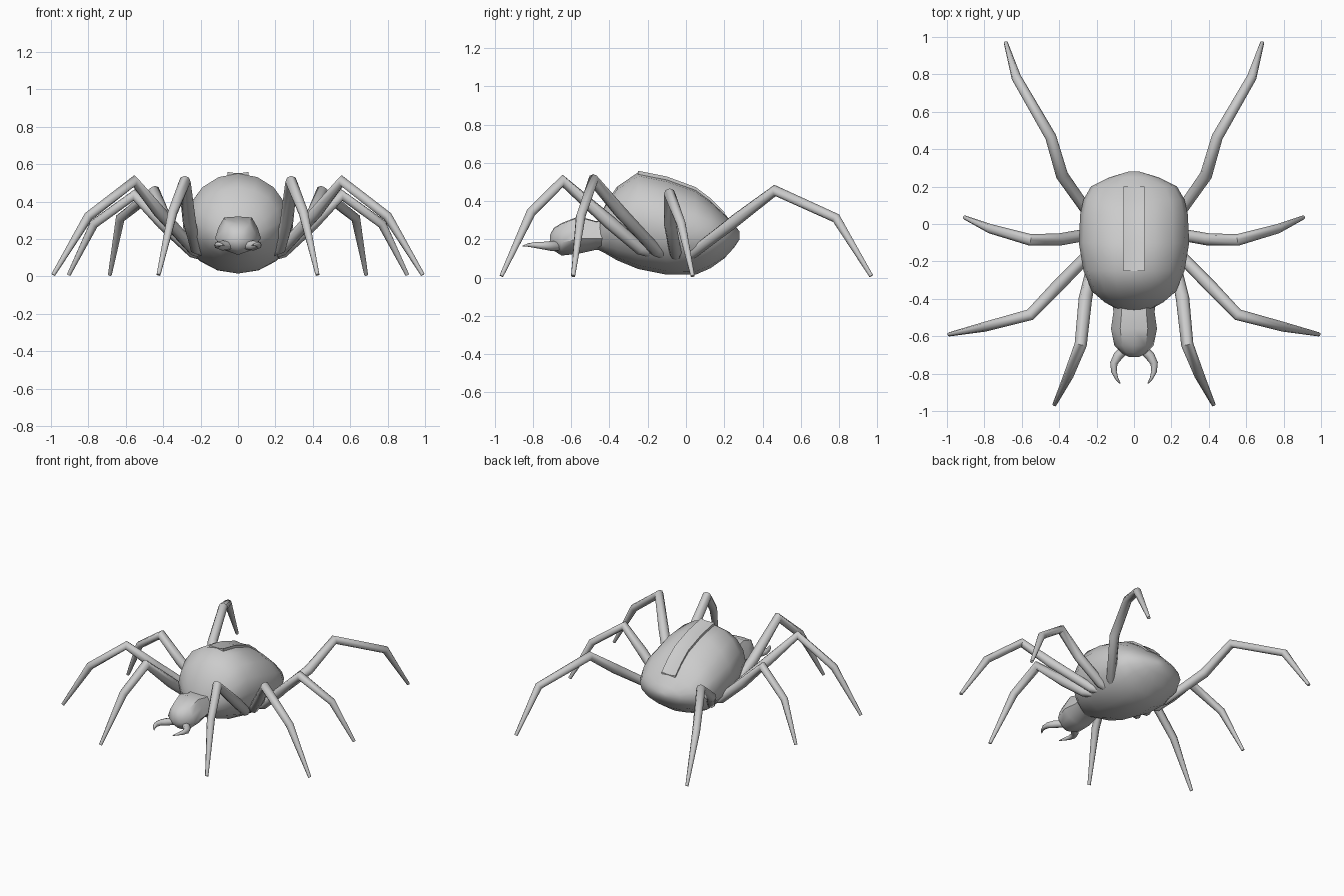
import bpy, bmesh, math
from mathutils import Vector

grey = bpy.data.materials.new("light_grey")
grey.diffuse_color = (0.6, 0.6, 0.6, 1)


def loft(name, rings, angle=50):
    """Skin a list of equal-length closed rings, cap both ends, shade smooth."""
    bm = bmesh.new()
    loops = [[bm.verts.new(p) for p in ring] for ring in rings]
    n = len(loops[0])
    for a, b in zip(loops, loops[1:]):
        for i in range(n):
            j = (i + 1) % n
            bm.faces.new((a[i], a[j], b[j], b[i]))
    bm.faces.new(loops[0])
    bm.faces.new(loops[-1])
    bmesh.ops.recalc_face_normals(bm, faces=bm.faces)
    mesh = bpy.data.meshes.new(name)
    bm.to_mesh(mesh)
    bm.free()
    mesh.materials.append(grey)
    ob = bpy.data.objects.new(name, mesh)
    bpy.context.collection.objects.link(ob)
    bpy.ops.object.select_all(action='DESELECT')
    ob.select_set(True)
    bpy.context.view_layer.objects.active = ob
    bpy.ops.object.shade_smooth_by_angle(angle=math.radians(angle))
    return ob


def tube(name, path, sides=8):
    """Tapered tube through (x, y, z, radius) points, mitred at the bends."""
    pts = [Vector(p[:3]) for p in path]
    rings = []
    for i, p in enumerate(pts):
        d_in = (p - pts[max(i - 1, 0)]).normalized()
        d_out = (pts[min(i + 1, len(pts) - 1)] - p).normalized()
        t = (d_in + d_out).normalized()
        # the sideways axis stays level so that the rings never twist
        u = t.cross(Vector((0, 0, 1)))
        if i == 0 or u.length > 0.2:
            side = u.normalized()
        side = (side - t * side.dot(t)).normalized()
        v = t.cross(side)
        r = path[i][3]
        rings.append([p + r * (math.cos(a) * side + math.sin(a) * v)
                      for a in (2 * math.pi * k / sides for k in range(sides))])
    return loft(name, rings, 60)


# Abdomen: y, half width, bottom, top
BODY = [(-0.47, 0.06, 0.15, 0.27), (-0.42, 0.155, 0.125, 0.385),
        (-0.36, 0.225, 0.09, 0.475), (-0.25, 0.27, 0.045, 0.55),
        (-0.1, 0.295, 0.015, 0.52), (0.05, 0.288, 0.015, 0.465),
        (0.13, 0.27, 0.05, 0.405), (0.2, 0.23, 0.1, 0.335),
        (0.25, 0.13, 0.155, 0.28), (0.28, 0.03, 0.2, 0.24)]
rings = []
for y, w, lo, hi in BODY:
    mid, half = (lo + hi) / 2, (hi - lo) / 2
    rings.append([(w * math.cos(a), y, mid + half * math.sin(a))
                  for a in (2 * math.pi * k / 16 for k in range(16))])
loft("abdomen", rings)

# Channelled strip along the back of the abdomen
STRIP = [(-0.055, -0.02), (-0.055, 0.008), (-0.02, 0.003),
         (0.02, 0.003), (0.055, 0.008), (0.055, -0.02)]
loft("back_strip", [[(x, y, hi + dz) for x, dz in STRIP]
                    for y, w, lo, hi in BODY[3:8]], 40)

# Head: narrow top, wide cheeks, shallow keel
SECTION = [(0, 1), (0.6, 0.95), (0.85, 0.4), (1, -0.2), (0.7, -0.7),
           (0, -1), (-0.7, -0.7), (-1, -0.2), (-0.85, 0.4), (-0.6, 0.95)]
HEAD = [(-0.4, 0.12, 0.14, 0.3), (-0.47, 0.11, 0.145, 0.295),
        (-0.56, 0.123, 0.125, 0.32), (-0.65, 0.105, 0.115, 0.285),
        (-0.69, 0.065, 0.14, 0.26), (-0.71, 0.03, 0.17, 0.225)]
loft("head", [[(w * x, y, (lo + hi) / 2 + z * (hi - lo) / 2) for x, z in SECTION]
              for y, w, lo, hi in HEAD])

# Limbs: x, y, z, radius from the root to the tip, right side
LIMBS = {
    "front_leg": [(0.17, -0.17, 0.12, 0.02), (0.225, -0.24, 0.15, 0.032),
                  (0.26, -0.4, 0.29, 0.036), (0.285, -0.645, 0.505, 0.033),
                  (0.35, -0.81, 0.34, 0.027), (0.425, -0.965, 0.008, 0.011)],
    "second_leg": [(0.17, -0.1, 0.11, 0.02), (0.235, -0.155, 0.14, 0.032),
                   (0.42, -0.345, 0.345, 0.034), (0.555, -0.485, 0.51, 0.031),
                   (0.8, -0.55, 0.32, 0.026), (0.988, -0.59, 0.008, 0.011)],
    "third_leg": [(0.17, -0.05, 0.1, 0.02), (0.24, -0.055, 0.13, 0.032),
                  (0.4, -0.083, 0.28, 0.033), (0.555, -0.085, 0.435, 0.031),
                  (0.77, -0.025, 0.28, 0.025), (0.905, 0.035, 0.008, 0.011)],
    "rear_leg": [(0.16, -0.02, 0.1, 0.02), (0.23, 0.04, 0.13, 0.03),
                 (0.385, 0.26, 0.3, 0.033), (0.445, 0.465, 0.455, 0.03),
                 (0.63, 0.785, 0.31, 0.026), (0.685, 0.968, 0.008, 0.011)],
    "pincer": [(0.05, -0.67, 0.165, 0.024), (0.085, -0.705, 0.165, 0.026),
               (0.108, -0.745, 0.167, 0.02), (0.107, -0.79, 0.17, 0.015),
               (0.093, -0.825, 0.17, 0.009), (0.075, -0.852, 0.165, 0.003)],
}
for name, path in LIMBS.items():
    for side, s in (("right", 1), ("left", -1)):
        tube(f"{name}_{side}", [(s * x, y, z, r) for x, y, z, r in path])
